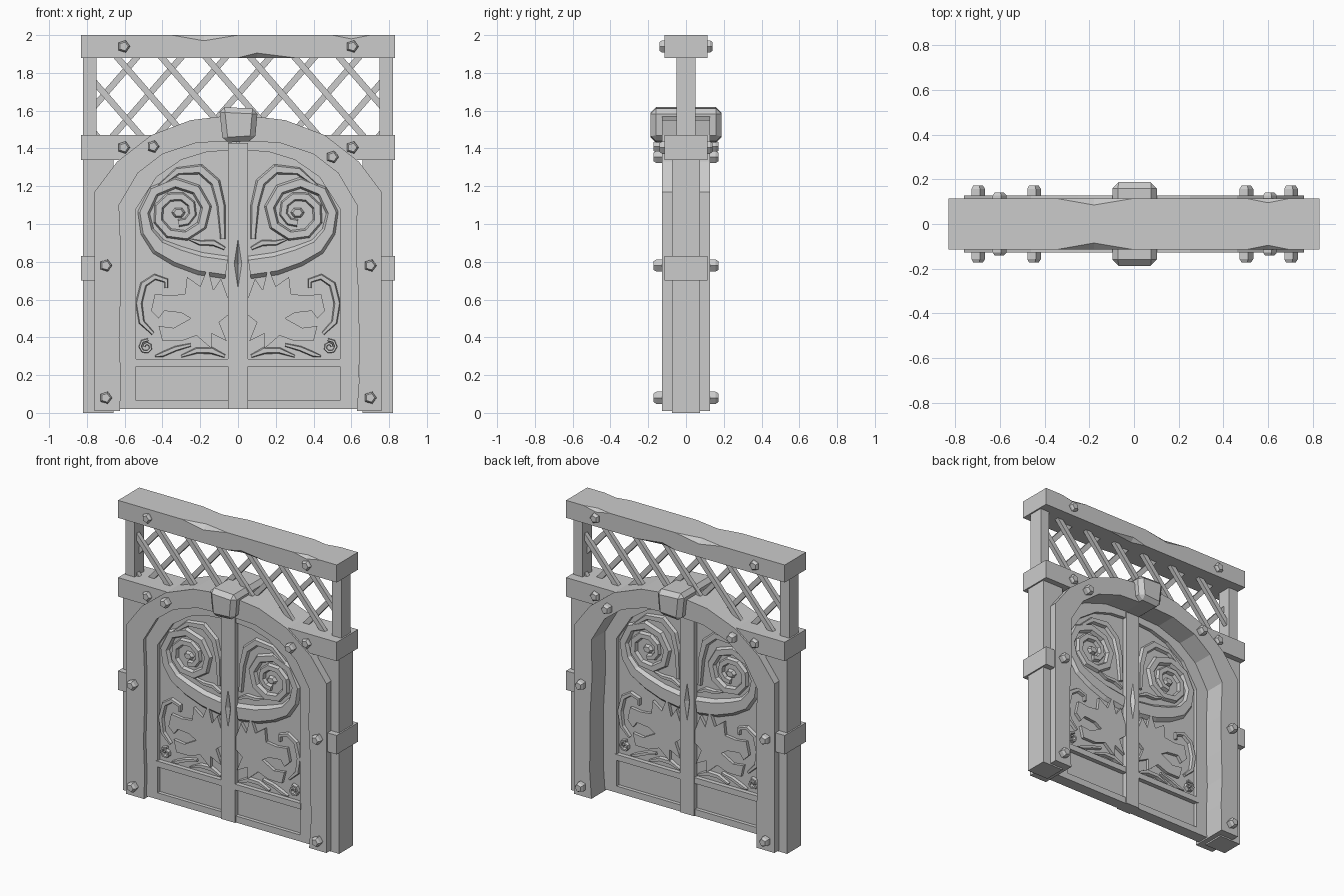
import bpy, bmesh, math, random
from mathutils import Vector

random.seed(4)
cube = bpy.data.objects.get("Cube")
if cube:
    bpy.data.objects.remove(cube)

GREY = (0.6, 0.6, 0.6, 1)
mat = bpy.data.materials.new("weathered grey")
mat.use_nodes = True
mat.diffuse_color = GREY
mat.node_tree.nodes["Principled BSDF"].inputs["Base Color"].default_value = GREY


def loft(name, sections):
    """Join equal-sized cross-sections into one capped solid."""
    bm = bmesh.new()
    rings = [[bm.verts.new(p) for p in sec] for sec in sections]
    count = len(rings[0])
    for a, b in zip(rings, rings[1:]):
        for i in range(count):
            j = (i + 1) % count
            bm.faces.new((a[i], a[j], b[j], b[i]))
    bm.faces.new(rings[0])
    bm.faces.new(rings[-1])
    bmesh.ops.recalc_face_normals(bm, faces=bm.faces)
    mesh = bpy.data.meshes.new(name)
    bm.to_mesh(mesh)
    bm.free()
    mesh.materials.append(mat)
    obj = bpy.data.objects.new(name, mesh)
    bpy.context.collection.objects.link(obj)
    return obj


def plate(name, outline, y0, y1, side=1):
    """Front outline (x, z) pushed through from y0 to y1."""
    return loft(name, [[(side * x, y, z) for x, z in outline] for y in (y0, y1)])


def box(name, x0, x1, y0, y1, z0, z1, side=1):
    return plate(name, [(x0, z0), (x1, z0), (x1, z1), (x0, z1)], y0, y1, side)


def band(name, inner, outer, y0, y1, side=1):
    """Solid between two matching (x, z) paths."""
    return loft(name, [[(side * a, y0, b), (side * c, y0, d), (side * c, y1, d), (side * a, y1, b)]
                       for (a, b), (c, d) in zip(inner, outer)])


def ribbon(name, path, base, top, side):
    """Raised carved strip along (x, z, width) points, narrower at the top."""
    sections = []
    for i, (x, z, w) in enumerate(path):
        p, q = path[max(i - 1, 0)], path[min(i + 1, len(path) - 1)]
        n = Vector((q[1] - p[1], p[0] - q[0])).normalized() * w / 2
        sections.append([(side * (x + n.x * k), y, z + n.y * k)
                         for k, y in ((1, base), (0.6, top), (-0.6, top), (-1, base))])
    return loft(name, sections)


def bolt(x, z, y0, y1):
    ring = [(math.cos(a), math.sin(a)) for a in (math.tau * i / 5 for i in range(5))]
    loft("bolt", [[(x + r * c, y, z + r * s) for c, s in ring]
                  for r, y in ((0.034, y0), (0.034, y0 + (y1 - y0) * 0.7), (0.024, y1))])


# Top beam with chipped long edges: x, chip on top, chip underneath
stations = [(-0.83, 0, 0), (-0.35, 0, 0), (-0.18, 0.03, 0), (0, 0, 0),
            (0.1, 0, 0.025), (0.3, 0, 0), (0.5, 0, 0), (0.6, 0.02, 0), (0.7, 0, 0), (0.83, 0, 0)]
loft("top_beam", [[(x, -0.115 + t, 2), (x, -0.115, 2 - t), (x, -0.115, 1.88 + b), (x, -0.115 + b, 1.88),
                   (x, 0.115 - b, 1.88), (x, 0.115, 1.88 + b), (x, 0.115, 2 - t), (x, 0.115 - t, 2)]
                  for x, t, b in stations])

# Posts and the cross beam on each side of the arch
for s in (-1, 1):
    box("lattice_post", 0.75, 0.82, -0.05, 0.05, 1.4, 1.9, s)
    box("outer_post", 0.66, 0.82, -0.075, 0.075, 0, 1.4, s)
    box("post_block", 0.7, 0.83, -0.115, 0.115, 0.7, 0.83, s)
    plate("cross_beam", [(0.83, 1.34), (0.83, 1.47), (0.4, 1.47), (0.56, 1.34)], -0.115, 0.115, s)

# Lattice: two layers of leaning slats, trimmed to the opening
LOW, HIGH, LEAN, EDGE = 1.44, 1.9, 0.4, 0.77
for s in (-1, 1):
    for i in range(-5, 5):
        x = i * 0.235 + 0.02
        t0 = max(0, (-EDGE - x) / LEAN)
        t1 = min(1, (EDGE - x) / LEAN)
        if t1 - t0 < 0.1:
            continue
        a, b = [(x + LEAN * t, LOW + (HIGH - LOW) * t) for t in (t0, t1)]
        w = 0.022
        plate("lattice_slat", [(a[0] - w, a[1]), (a[0] + w, a[1]), (b[0] + w, b[1]), (b[0] - w, b[1])],
              min(0, s * 0.03), max(0, s * 0.03), s)

# Arched surround: worn legs, then the faceted curve
LEGS = (0.01, 0.2, 0.4, 0.6, 0.85)
arch_in = [(0.63, 1.1), (0.53, 1.27), (0.4, 1.37), (0.22, 1.43), (0, 1.44)]
arch_out = [(0.76, 1.17), (0.64, 1.33), (0.46, 1.47), (0.25, 1.55), (0, 1.58)]
for s in (-1, 1):
    worn = [(0.63 + random.uniform(-0.012, 0.015), z) for z in LEGS]
    band("arch_surround", worn + arch_in, [(0.76, z) for z in LEGS] + arch_out, -0.127, 0.127, s)

# Keystone
key = plate("keystone", [(-0.08, 1.43), (0.09, 1.44), (0.105, 1.61), (-0.1, 1.62)], -0.187, 0.187)
bevel = key.modifiers.new("worn_edges", "BEVEL")
bevel.width = 0.028
bevel.segments = 1

# Bolts on both faces
for f in (-1, 1):
    for s in (-1, 1):
        for z in (1.94, 1.405):
            bolt(s * 0.605, z, f * 0.1, f * 0.14)
        for z in (0.78, 0.08):
            bolt(s * 0.7, z, f * 0.12, f * 0.172)
    bolt(-0.45, 1.41, f * 0.12, f * 0.172)
    bolt(0.5, 1.355, f * 0.12, f * 0.172)

# Door core, stiles and rails
FRONT, BACK = -0.1, -0.02
right_edge = [(0.64, 0.02)] + [(x + 0.01, z) for x, z in arch_in]
plate("door_core", right_edge + [(-x, z) for x, z in reversed(right_edge[:-1])], -0.075, -0.045)
opening = [(0.54, 0.02), (0.54, 1.08), (0.43, 1.25), (0.3, 1.34), (0.17, 1.38), (0, 1.395)]
for s in (-1, 1):
    band("door_stile", opening, right_edge, FRONT, BACK, s)
    box("bottom_rail", 0, 0.55, FRONT, BACK, 0.02, 0.065, s)
    box("middle_rail", 0, 0.55, FRONT - 0.006, BACK + 0.006, 0.245, 0.285, s)
stile = box("centre_stile", -0.053, 0.053, FRONT - 0.008, BACK + 0.008, 0.02, 1.43)

# Diamond notch cut into both faces of the centre stile
for y in (FRONT - 0.008, BACK + 0.008):
    cutter = loft("diamond_cutter", [[(k * x, y + dy, 0.79 + k * z)
                                      for x, z in ((0.02, 0), (0, 0.13), (-0.02, 0), (0, -0.13))]
                                     for k, dy in ((0.1, -0.025), (1, 0), (0.1, 0.025))])
    cutter.hide_render = True
    cutter.hide_set(True)
    cutter.display_type = "WIRE"
    cut = stile.modifiers.new("diamond", "BOOLEAN")
    cut.operation = "DIFFERENCE"
    cut.object = cutter
    cut.solver = "EXACT"

# Carved serpent: coil that unwinds into a thick neck
TURNS, STEPS = 1.75, 15
coil = []
for i in range(STEPS + 1):
    t = i / STEPS
    a = math.tau * TURNS * (1 - t)
    r = 0.055 + 0.12 * t
    coil.append((0.315 + r * 1.05 * math.cos(a), 1.06 + r * math.sin(a), 0.045 + 0.025 * t))
neck = [(0.48, 0.96, 0.08), (0.42, 0.88, 0.1), (0.32, 0.83, 0.12), (0.2, 0.79, 0.13), (0.06, 0.77, 0.13)]

# Spiked head with open jaws
head = [(0.05, 0.6), (0.09, 0.71), (0.13, 0.65), (0.16, 0.77), (0.2, 0.67), (0.27, 0.72), (0.28, 0.63),
        (0.36, 0.62), (0.44, 0.63), (0.46, 0.54), (0.42, 0.5), (0.39, 0.54), (0.3, 0.53), (0.25, 0.5),
        (0.34, 0.45), (0.42, 0.46), (0.4, 0.38), (0.3, 0.38), (0.22, 0.41), (0.14, 0.34), (0.14, 0.42),
        (0.06, 0.38), (0.1, 0.48), (0.05, 0.52)]

# Scrolls, claws and leaves around the serpent
scrolls = {
    "outer_scroll": [(0.45, 0.42, 0.02), (0.51, 0.48, 0.035), (0.525, 0.58, 0.04), (0.5, 0.68, 0.04),
                     (0.44, 0.72, 0.035), (0.38, 0.7, 0.03), (0.38, 0.66, 0.02)],
    "top_coil": [(0.08, 0.92, 0.03), (0.09, 1.1, 0.05), (0.12, 1.22, 0.06), (0.2, 1.29, 0.06),
                 (0.32, 1.28, 0.045), (0.42, 1.2, 0.02)],
    "neck_leaf": [(0.07, 0.87, 0.02), (0.13, 0.9, 0.035), (0.2, 0.9, 0.03), (0.26, 0.92, 0.01)],
    "lower_claw": [(0.07, 0.3, 0.02), (0.14, 0.33, 0.04), (0.22, 0.33, 0.035), (0.3, 0.3, 0.015)],
    "outer_claw": [(0.25, 0.36, 0.02), (0.33, 0.34, 0.03), (0.4, 0.31, 0.03), (0.44, 0.3, 0.01)],
}
curl = [(0.485 + r * math.cos(a), 0.35 + r * math.sin(a), 0.018)
        for r, a in ((0.012 + 0.003 * i, i * 0.9) for i in range(10))]

for s in (-1, 1):
    for base, top in ((-0.07, -0.097), (-0.05, -0.023)):
        ribbon("serpent_body", coil + neck, base, top, s)
        plate("serpent_head", head, min(base, top), max(base, top), s)
        ribbon("small_curl", curl, base, top, s)
        for label, path in scrolls.items():
            ribbon(label, path, base, top * 0.9 + base * 0.1, s)
        # Coil centre boss
        loft("coil_boss", [[(s * (0.315 + r * math.cos(i * math.tau / 6)), y,
                             1.06 + r * 0.8 * math.sin(i * math.tau / 6)) for i in range(6)]
                           for r, y in ((0.04, base), (0.025, top))])
